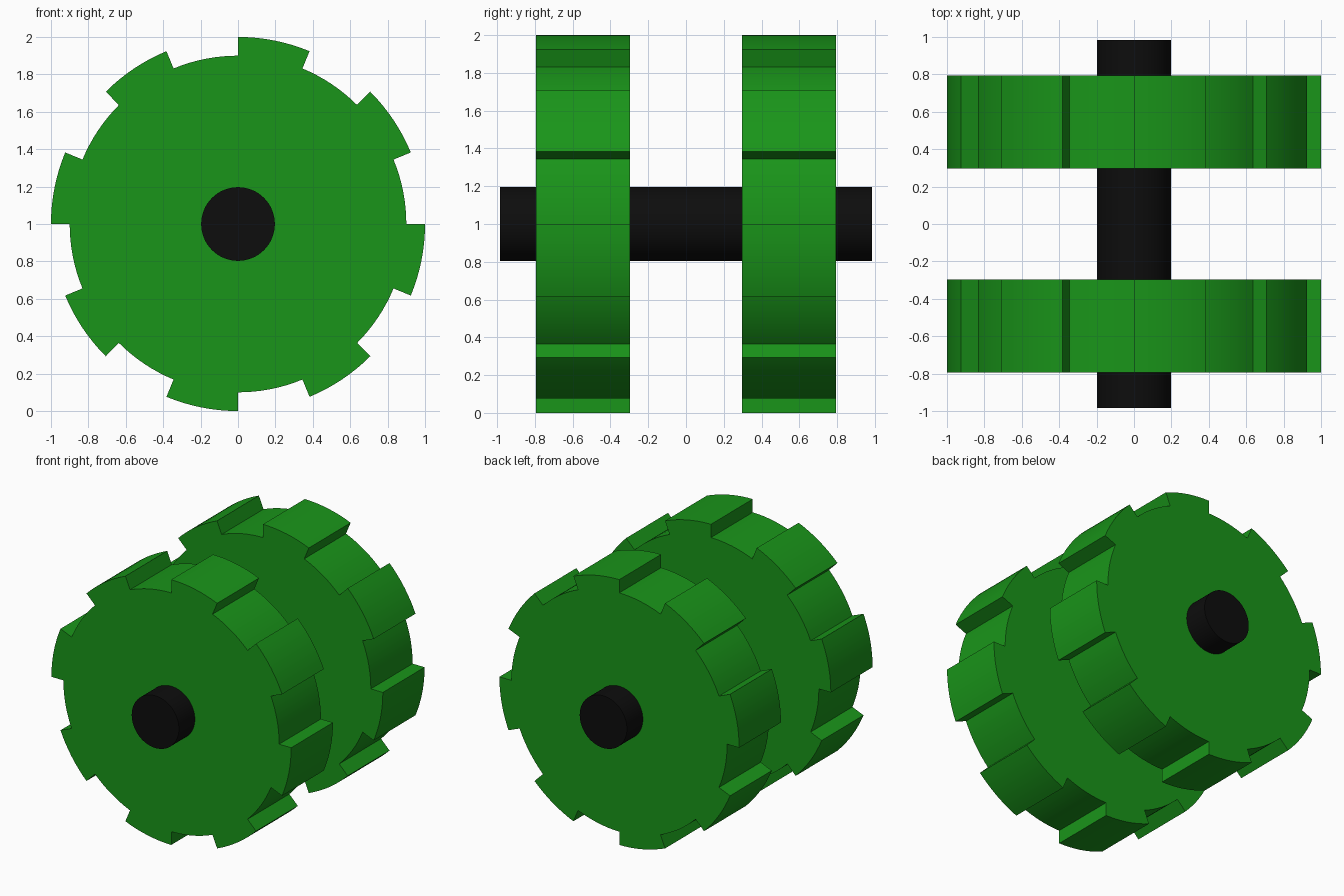
import bpy, bmesh
from math import sin, cos, radians

if "Cube" in bpy.data.objects:
    bpy.data.objects.remove(bpy.data.objects["Cube"])

AXIS_Z = 1.0


def material(name, color):
    m = bpy.data.materials.new(name)
    m.diffuse_color = (*color, 1)
    m.use_nodes = True
    m.node_tree.nodes["Principled BSDF"].inputs["Base Color"].default_value = m.diffuse_color
    return m


def prism(name, profile, y0, y1, mat):
    """Extrude a closed (x, z) profile along y."""
    bm = bmesh.new()
    face = bm.faces.new([bm.verts.new((x, y0, z)) for x, z in profile])
    ext = bmesh.ops.extrude_face_region(bm, geom=[face], use_keep_orig=True)
    verts = [g for g in ext["geom"] if isinstance(g, bmesh.types.BMVert)]
    bmesh.ops.translate(bm, verts=verts, vec=(0, y1 - y0, 0))
    bmesh.ops.recalc_face_normals(bm, faces=bm.faces)
    mesh = bpy.data.meshes.new(name)
    bm.to_mesh(mesh)
    bm.free()
    mesh.materials.append(mat)
    obj = bpy.data.objects.new(name, mesh)
    bpy.context.collection.objects.link(obj)
    bpy.ops.object.select_all(action="DESELECT")
    obj.select_set(True)
    bpy.context.view_layer.objects.active = obj
    bpy.ops.object.shade_smooth_by_angle(angle=radians(20))
    return obj


def arc(radius, start, sweep, steps):
    angles = [radians(start + sweep * i / steps) for i in range(steps + 1)]
    return [(radius * cos(a), AXIS_Z + radius * sin(a)) for a in angles]


green = material("green", (0.01, 0.3, 0.01))
black = material("black", (0.004, 0.004, 0.004))

# Wheel outline: eight gaps and eight treads, 22.5 degrees each
wheel = []
for k in range(8):
    wheel += arc(0.9, 45 * k, 22.5, 8)
    wheel += arc(1.0, 45 * k + 22.5, 22.5, 8)

# Two treaded wheels
prism("front_wheel", wheel, -0.795, -0.297, green)
prism("back_wheel", wheel, 0.297, 0.795, green)

# Axle through both wheels
prism("axle", arc(0.197, 0, 360, 64)[:-1], -0.985, 0.985, black)
